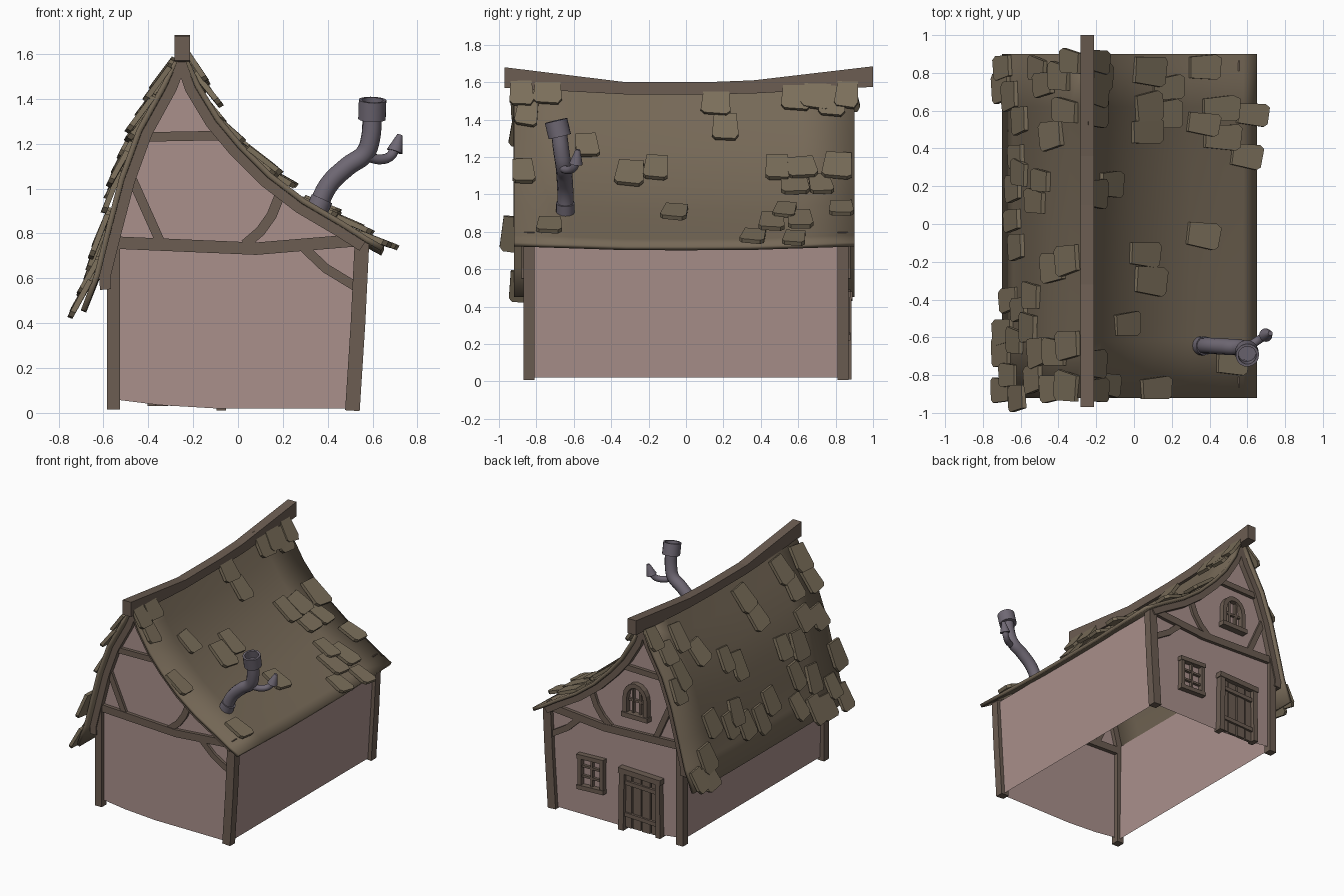
import bpy, bmesh, math, random
from mathutils import Vector, Matrix

if "Cube" in bpy.data.objects:
    bpy.data.objects.remove(bpy.data.objects["Cube"])

random.seed(4)

def mat(name, c):
    m = bpy.data.materials.new(name)
    m.diffuse_color = (*c, 1)
    m.use_nodes = True
    m.node_tree.nodes["Principled BSDF"].inputs["Base Color"].default_value = m.diffuse_color
    return m

WALL = mat("plaster", (0.40, 0.28, 0.26))
WOOD = mat("timber", (0.15, 0.11, 0.085))
ROOF = mat("roof_brown", (0.18, 0.14, 0.095))
TILE = mat("shingle_brown", (0.20, 0.16, 0.105))
METAL = mat("pipe_grey", (0.16, 0.14, 0.175))

def finish(bm, name, m, smooth=False, recalc=True):
    if recalc:
        bmesh.ops.recalc_face_normals(bm, faces=bm.faces)
    me = bpy.data.meshes.new(name)
    bm.to_mesh(me)
    bm.free()
    ob = bpy.data.objects.new(name, me)
    bpy.context.collection.objects.link(ob)
    me.materials.append(m)
    if smooth:
        smooth_it(ob)
    return ob

def smooth_it(ob):
    bpy.ops.object.select_all(action='DESELECT')
    ob.select_set(True)
    bpy.context.view_layer.objects.active = ob
    bpy.ops.object.shade_smooth_by_angle(angle=math.radians(40))

def offset(pts, d):
    """Offset an open (x, z) path to its left with clamped mitres."""
    pts = [Vector(p) for p in pts]
    seg = [(b - a).normalized() for a, b in zip(pts, pts[1:])]
    nor = [Vector((-s.y, s.x)) for s in seg]
    out = []
    for i, p in enumerate(pts):
        a, b = nor[max(i - 1, 0)], nor[min(i, len(nor) - 1)]
        n = (a + b).normalized()
        out.append(p + n * d * min(1 / max(n.dot(a), 0.1), 1.5))
    return out

def beam(name, pts, w, y0, y1, m=WOOD):
    """Timber following a path in the x-z plane, from y0 to y1."""
    bm = bmesh.new()
    rows = [[bm.verts.new((a.x, y0, a.y)), bm.verts.new((b.x, y0, b.y)),
             bm.verts.new((b.x, y1, b.y)), bm.verts.new((a.x, y1, a.y))]
            for a, b in zip(offset(pts, w / 2), offset(pts, -w / 2))]
    for r, s in zip(rows, rows[1:]):
        for k in range(4):
            bm.faces.new((r[k], r[(k + 1) % 4], s[(k + 1) % 4], s[k]))
    bm.faces.new(rows[0])
    bm.faces.new(rows[-1][::-1])
    return finish(bm, name, m)

# Roof profile (left eave to right eave) and its sag along the length
P = [(-0.70, 0.46), (-0.64, 0.62), (-0.59, 0.82), (-0.53, 1.05), (-0.45, 1.27),
     (-0.34, 1.47), (-0.25, 1.64), (-0.17, 1.47), (-0.08, 1.32), (0.02, 1.20),
     (0.15, 1.07), (0.30, 0.955), (0.47, 0.855), (0.58, 0.785), (0.65, 0.745)]
APEX = 6

def sag(y):
    return -0.075 * min(1, max(0, 1 - (abs(y) - 0.3) / 0.65))

def drop(z, y):
    return z + sag(y) * (z - 0.4) / 1.2

bm = bmesh.new()
ys = [-0.92, -0.62, -0.32, 0, 0.34, 0.62, 0.90]
grid = [[bm.verts.new((x, y, drop(z, y))) for x, z in P] for y in ys]
for a, b in zip(grid, grid[1:]):
    for i in range(len(P) - 1):
        bm.faces.new((a[i], a[i + 1], b[i + 1], b[i]))
roof = finish(bm, "roof", ROOF, True, False)
sol = roof.modifiers.new("thickness", 'SOLIDIFY')
sol.thickness, sol.offset = 0.025, -1

# Ridge beam
bm = bmesh.new()
rows = []
for y, top, bot in ((-0.97, 1.68, 1.57), (-0.32, 1.60, 1.535), (0.10, 1.60, 1.535),
                    (0.36, 1.61, 1.54), (1.0, 1.685, 1.575)):
    rows.append([bm.verts.new((x, y, z)) for x, z in
                 ((-0.283, bot), (-0.213, bot), (-0.213, top), (-0.283, top))])
for r, s in zip(rows, rows[1:]):
    for k in range(4):
        bm.faces.new((r[k], r[(k + 1) % 4], s[(k + 1) % 4], s[k]))
bm.faces.new(rows[0])
bm.faces.new(rows[-1])
finish(bm, "ridge_beam", WOOD)

# Plaster walls
inner = [tuple(p) for p in offset(P, -0.06) if -0.555 < p.x < 0.50]
outline = [(-0.55, 0.06), (-0.35, 0.035), (-0.10, 0.02), (0.505, 0.02),
           (0.555, 0.755)] + inner[::-1] + [(-0.555, 0.76)]
for name, y in (("front_wall", -0.84), ("back_wall", 0.84)):
    bm = bmesh.new()
    bm.faces.new([bm.verts.new((x, y, z)) for x, z in outline])
    bmesh.ops.triangulate(bm, faces=bm.faces)
    finish(bm, name, WALL)
for name, lo, hi in (("left_wall", (-0.55, 0.04), (-0.56, 0.80)),
                     ("right_wall", (0.515, 0.02), (0.56, 0.75))):
    bm = bmesh.new()
    bm.faces.new([bm.verts.new(v) for v in ((lo[0], -0.84, lo[1]), (lo[0], 0.84, lo[1]),
                                            (hi[0], 0.84, hi[1]), (hi[0], -0.84, hi[1]))])
    finish(bm, name, WALL)

# Timber frame, the same on both gables
rafter = offset(P, -0.048)
for end, s in (("front", -1), ("back", 1)):
    def b(name, pts, w, d=0.87):
        beam(end + "_" + name, pts, w, s * 0.81, s * d)
    b("left_rafter", [(-0.59, 0.55)] + rafter[1:APEX + 1], 0.05, 0.88)
    b("right_rafter", rafter[APEX:-1], 0.05, 0.88)
    b("left_post", [(-0.555, 0.015), (-0.555, 0.77)], 0.057)
    b("right_post", [(0.51, 0.01), (0.535, 0.40), (0.553, 0.77)], 0.065)
    b("tie_beam", [(-0.57, 0.76), (0.08, 0.732), (0.56, 0.772)], 0.055, 0.865)
    b("collar", [(-0.42, 1.23), (-0.04, 1.237)], 0.042, 0.865)
    b("left_brace", [(-0.48, 1.06), (-0.35, 0.77)], 0.042, 0.86)
    b("right_brace", [(0.19, 0.98), (0.15, 0.88), (0.10, 0.81), (0.03, 0.75)], 0.045, 0.86)
    b("lower_brace", [(0.29, 0.74), (0.39, 0.645), (0.53, 0.56)], 0.042, 0.86)

# Door on the back
for i in range(4):
    x = -0.345 + 0.077 * i
    beam("door_plank", [(x, 0.03), (x, 0.44)], 0.066, 0.835, 0.855 + 0.004 * (i % 2))
for z in (0.12, 0.36):
    beam("door_band", [(-0.37, z), (-0.10, z + 0.01)], 0.03, 0.85, 0.872)
beam("door_left_frame", [(-0.385, 0.03), (-0.378, 0.45)], 0.038, 0.82, 0.885)
beam("door_right_frame", [(-0.075, 0.01), (-0.082, 0.45)], 0.042, 0.82, 0.885)
beam("door_lintel", [(-0.405, 0.45), (-0.055, 0.46)], 0.04, 0.82, 0.89)

# Square window
for x in (0.092, 0.278):
    beam("window_jamb", [(x, 0.24), (x, 0.475)], 0.03, 0.83, 0.875)
for z in (0.24, 0.47):
    beam("window_rail", [(0.075, z + 0.005), (0.298, z - 0.005)], 0.032, 0.83, 0.88)
beam("window_mullion", [(0.185, 0.24), (0.185, 0.47)], 0.018, 0.83, 0.862)
for z in (0.318, 0.393):
    beam("window_bar", [(0.09, z), (0.28, z)], 0.016, 0.83, 0.86)

# Arched attic window
cx = -0.19
arch = [(cx + 0.085 * math.cos(a), 1.02 + 0.10 * math.sin(a))
        for a in [math.pi * k / 8 for k in range(9)]]
beam("attic_window_frame", [(cx + 0.085, 0.89)] + arch + [(cx - 0.085, 0.89)], 0.033, 0.83, 0.88)
beam("attic_window_sill", [(cx - 0.11, 0.89), (cx + 0.11, 0.89)], 0.035, 0.83, 0.89)
for dx in (-0.03, 0.03):
    beam("attic_window_mullion", [(cx + dx, 0.89), (cx + dx, 1.11)], 0.016, 0.83, 0.862)
beam("attic_window_bar", [(cx - 0.08, 1.0), (cx + 0.08, 1.0)], 0.016, 0.83, 0.86)

# Loose shingles, placed by (y, z) on each slope
def shingles(name, side, spots):
    prof = P[APEX::-1] if side < 0 else P[APEX:]
    bm = bmesh.new()
    for y, z in spots:
        zn = z - sag(y) * (z - 0.4) / 1.2
        for a, b in zip(prof, prof[1:]):
            if b[1] <= zn:
                break
        f = (a[1] - zn) / (a[1] - b[1])
        p = Vector((a[0] + (b[0] - a[0]) * f, y, z))
        t = Vector((b[0] - a[0], 0, b[1] - a[1])).normalized()
        n = Vector((-t.z * side, 0, t.x * side))
        w, l = random.uniform(0.12, 0.165), random.uniform(0.165, 0.21)
        r = random.uniform(-0.14, 0.14)
        c = random.uniform(0.3, 0.42)
        shape = [(-0.42 * w, -l / 2), (0.42 * w, -l / 2), (0.5 * w, c * l),
                 (0.36 * w, l / 2), (-0.38 * w, 0.46 * l), (-0.5 * w, 0.34 * l)]
        loops = []
        for h in (0, 0.024):
            ring = []
            for u, v in shape:
                lift = h - 0.004 + 0.026 * (v / l + 0.5)
                u2, v2 = u * math.cos(r) - v * math.sin(r), u * math.sin(r) + v * math.cos(r)
                ring.append(bm.verts.new(p + Vector((0, u2, 0)) + t * v2 + n * lift))
            loops.append(ring)
        lo, hi = loops
        bm.faces.new(lo[::-1])
        bm.faces.new(hi)
        for k in range(6):
            bm.faces.new((lo[k], lo[k - 1], hi[k - 1], hi[k]))
    finish(bm, name, TILE)

shingles("right_shingles", 1, [
    (-0.88, 1.54), (-0.85, 1.43), (-0.74, 1.55), (-0.53, 1.25), (-0.30, 1.10), (-0.16, 1.13),
    (0.16, 1.49), (0.21, 1.35), (0.59, 1.53), (0.70, 1.53), (0.78, 1.49), (0.86, 1.53),
    (-0.87, 1.11), (-0.06, 0.89), (-0.73, 0.82), (0.49, 1.13), (0.62, 1.13), (0.58, 1.04),
    (0.72, 1.04), (0.81, 1.14), (0.53, 0.90), (0.46, 0.84), (0.83, 0.91), (0.61, 0.85),
    (0.58, 0.75), (0.36, 0.76)])
shingles("left_shingles", -1, [
    (0.86, 1.50), (0.78, 1.38), (0.60, 1.42), (0.47, 1.28), (0.82, 1.14), (0.74, 1.22),
    (0.23, 1.15), (0.12, 1.07), (-0.19, 1.41), (-0.23, 1.28), (-0.38, 1.02), (-0.55, 0.98),
    (-0.64, 1.45), (-0.68, 1.33), (-0.68, 1.12), (-0.82, 1.08), (-0.86, 1.46), (-0.87, 1.32),
    (0.83, 0.52), (0.72, 0.50), (0.68, 0.62), (0.55, 0.82), (0.27, 0.80), (0.19, 0.68),
    (0.36, 0.74), (0.02, 0.66), (-0.12, 0.74), (-0.40, 0.60), (-0.45, 0.80), (-0.57, 0.52),
    (-0.68, 0.50), (-0.62, 0.72), (-0.80, 0.60), (-0.92, 0.78), (-0.88, 0.50)])

# Crooked stove pipe
def pipe(name, pts, r):
    cu = bpy.data.curves.new(name, 'CURVE')
    cu.dimensions = '3D'
    cu.bevel_depth, cu.bevel_resolution, cu.resolution_u = r, 4, 6
    cu.use_fill_caps = True
    sp = cu.splines.new('BEZIER')
    sp.bezier_points.add(len(pts) - 1)
    for bp, p in zip(sp.bezier_points, pts):
        bp.co = p
        bp.handle_left_type = bp.handle_right_type = 'AUTO'
    ob = bpy.data.objects.new(name, cu)
    bpy.context.collection.objects.link(ob)
    bpy.ops.object.select_all(action='DESELECT')
    ob.select_set(True)
    bpy.context.view_layer.objects.active = ob
    bpy.ops.object.convert(target='MESH')
    ob = bpy.context.object
    ob.data.materials.clear()
    ob.data.materials.append(METAL)
    smooth_it(ob)

def collar(name, p0, p1, r0, r1, hollow=0):
    p0, p1 = Vector(p0), Vector(p1)
    d = p1 - p0
    bm = bmesh.new()
    bmesh.ops.create_cone(bm, cap_ends=True, segments=16, radius1=r0, radius2=r1, depth=d.length)
    if hollow:
        top = max(bm.faces, key=lambda f: f.calc_center_median().z)
        bmesh.ops.inset_region(bm, faces=[top], thickness=0.014)
        ext = bmesh.ops.extrude_discrete_faces(bm, faces=[top])["faces"][0]
        bmesh.ops.translate(bm, verts=ext.verts, vec=(0, 0, -hollow))
    q = d.to_track_quat('Z', 'Y').to_matrix().to_4x4()
    bmesh.ops.transform(bm, matrix=Matrix.Translation((p0 + p1) / 2) @ q, verts=bm.verts)
    finish(bm, name, METAL, True)

pipe("chimney_pipe", [(0.345, -0.645, 0.88), (0.40, -0.645, 1.01), (0.49, -0.65, 1.10),
                      (0.565, -0.655, 1.155), (0.59, -0.665, 1.22), (0.598, -0.68, 1.34)], 0.043)
collar("chimney_base_ring", (0.35, -0.645, 0.90), (0.375, -0.645, 0.955), 0.05, 0.05)
collar("chimney_cap", (0.597, -0.675, 1.31), (0.60, -0.695, 1.395), 0.062, 0.062, 0.06)
pipe("chimney_branch", [(0.58, -0.66, 1.14), (0.635, -0.63, 1.13), (0.68, -0.60, 1.145),
                        (0.70, -0.587, 1.18)], 0.022)
collar("branch_cap", (0.698, -0.588, 1.165), (0.722, -0.578, 1.24), 0.036, 0.012)
